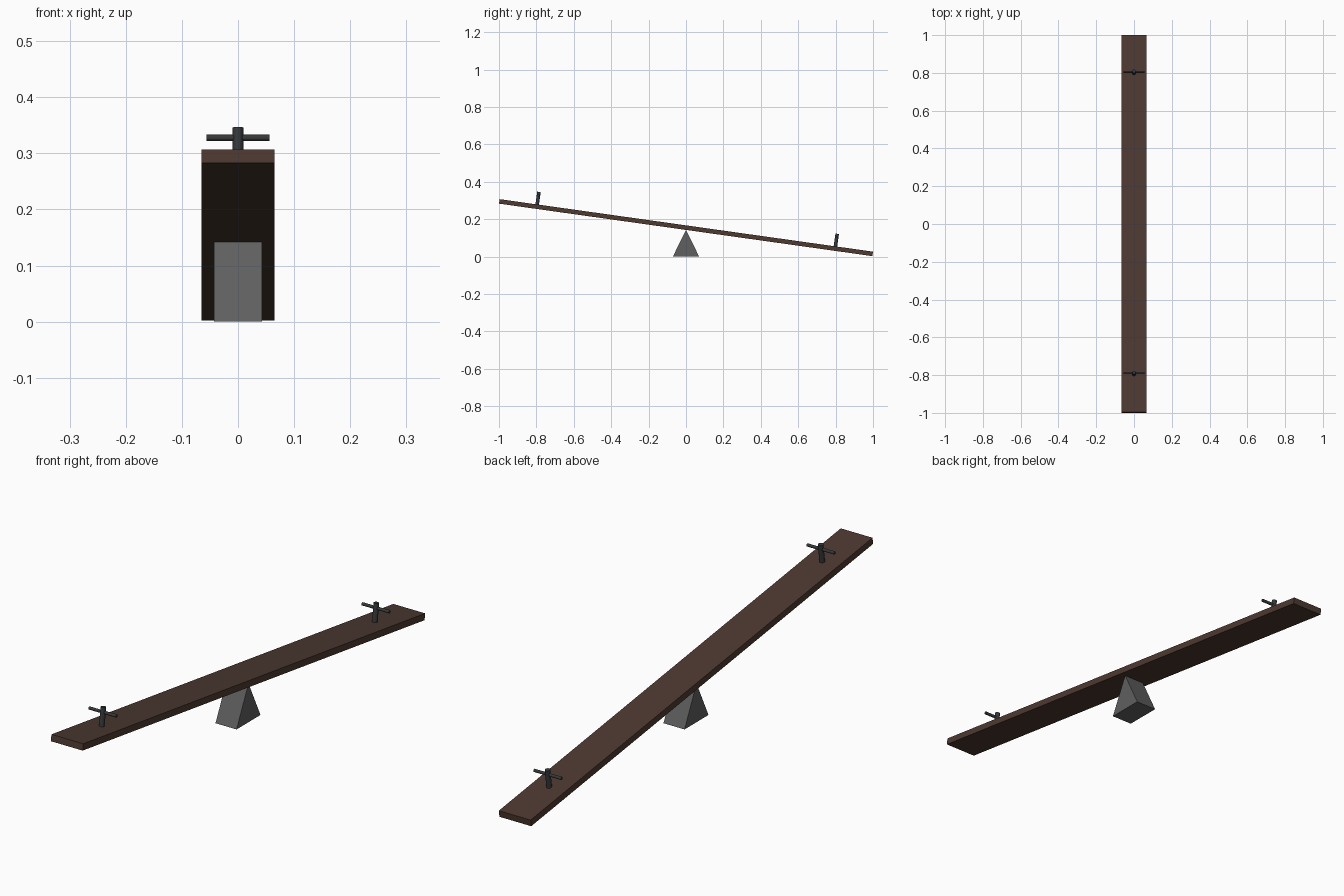
import bpy, bmesh, math
from mathutils import Matrix, Vector

cube = bpy.data.objects.get("Cube")
if cube:
    bpy.data.objects.remove(cube)

TILT = math.radians(-8.0)
PIVOT_Z = 0.1545
LENGTH, WIDTH, THICK = 2.016, 0.13, 0.0242
PLANK_FRAME = Matrix.Translation((0, 0, PIVOT_Z)) @ Matrix.Rotation(TILT, 4, "X")


def material(name, color):
    mat = bpy.data.materials.new(name)
    mat.use_nodes = True
    mat.diffuse_color = (*color, 1)
    mat.node_tree.nodes["Principled BSDF"].inputs["Base Color"].default_value = (*color, 1)
    return mat


def add_object(name, bm, mat, frame=Matrix()):
    bmesh.ops.recalc_face_normals(bm, faces=bm.faces)
    mesh = bpy.data.meshes.new(name)
    bm.to_mesh(mesh)
    bm.free()
    mesh.materials.append(mat)
    obj = bpy.data.objects.new(name, mesh)
    obj.matrix_world = frame
    bpy.context.collection.objects.link(obj)
    return obj


def cylinder(name, radius, length, mat, frame):
    bm = bmesh.new()
    bmesh.ops.create_cone(bm, cap_ends=True, segments=12, radius1=radius,
                          radius2=radius, depth=length)
    return add_object(name, bm, mat, frame)


wood = material("dark brown wood", (0.075, 0.041, 0.030))
stone = material("grey stone", (0.115, 0.115, 0.115))
metal = material("dark metal", (0.036, 0.040, 0.042))

# Tilted plank
bm = bmesh.new()
bmesh.ops.create_cube(bm, size=1)
bmesh.ops.scale(bm, vec=(WIDTH, LENGTH, THICK), verts=bm.verts)
add_object("plank", bm, wood, PLANK_FRAME)

# Triangular fulcrum under the middle
bm = bmesh.new()
profile = [(-0.07, 0), (0.07, 0), (0, 0.143)]
face = bm.faces.new([bm.verts.new((-0.043, y, z)) for y, z in profile])
sweep = bmesh.ops.extrude_face_region(bm, geom=[face])
bmesh.ops.translate(bm, vec=(0.086, 0, 0),
                    verts=[v for v in sweep["geom"] if isinstance(v, bmesh.types.BMVert)])
add_object("fulcrum", bm, stone)

# Handles: a post square to the plank and a crossbar through it
for end, side in (("front", -1), ("back", 1)):
    base = Vector((0, side * 0.805, THICK / 2))
    post = Matrix.Translation(base + Vector((0, 0, 0.034)))
    bar = Matrix.Translation(base + Vector((0, 0, 0.0495))) @ Matrix.Rotation(math.pi / 2, 4, "Y")
    cylinder(end + "_handle_post", 0.0095, 0.068, metal, PLANK_FRAME @ post)
    cylinder(end + "_handle_bar", 0.0056, 0.112, metal, PLANK_FRAME @ bar)
